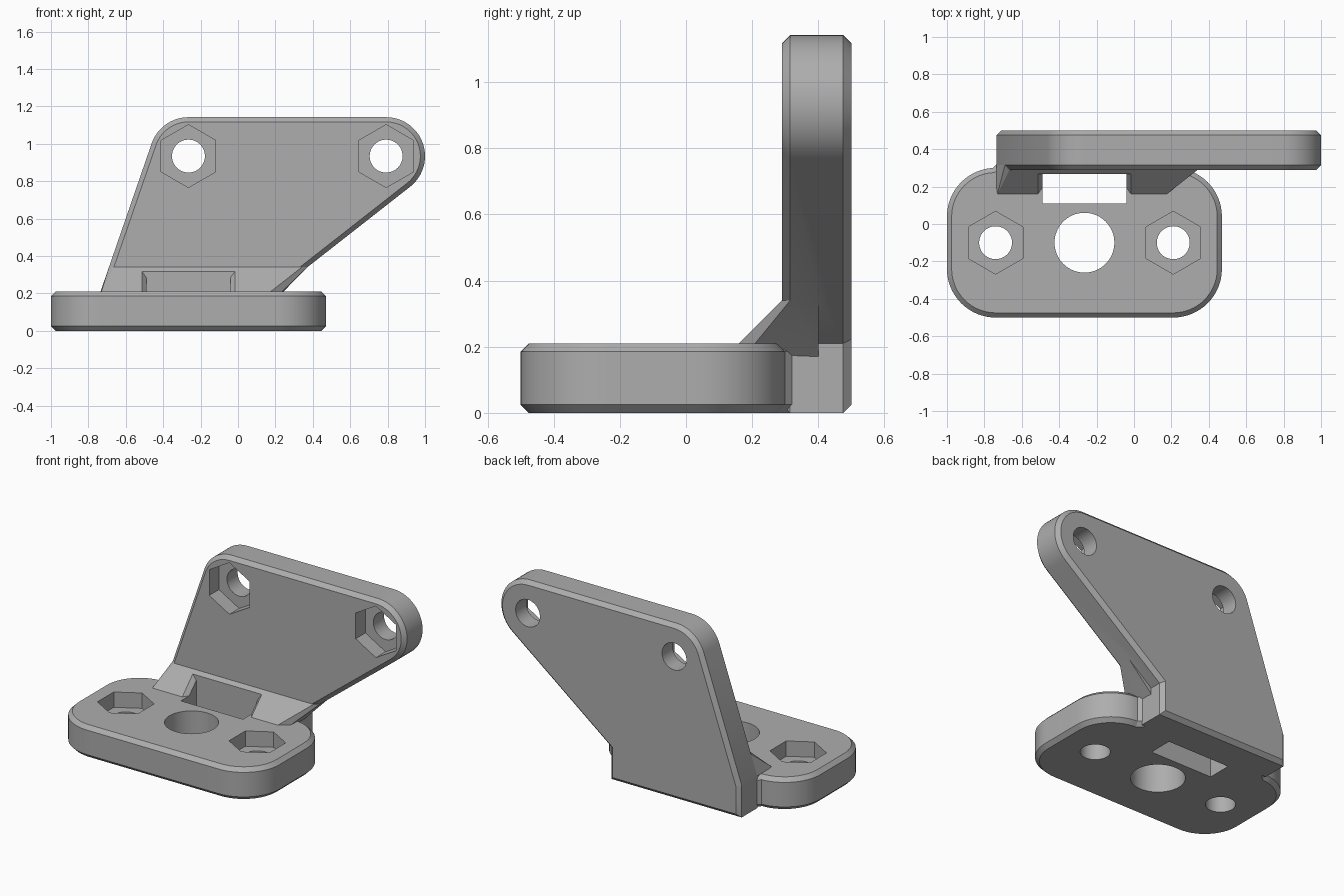
import bpy, bmesh, math
from mathutils import Vector

if "Cube" in bpy.data.objects:
    bpy.data.objects.remove(bpy.data.objects["Cube"])

CH = 0.025  # edge chamfer
metal = bpy.data.materials.new("plain grey")
metal.diffuse_color = (0.42, 0.42, 0.42, 1)
metal.use_nodes = True
metal.node_tree.nodes["Principled BSDF"].inputs["Base Color"].default_value = metal.diffuse_color


def finish(bm, name):
    bmesh.ops.recalc_face_normals(bm, faces=bm.faces)
    me = bpy.data.meshes.new(name)
    bm.to_mesh(me)
    bm.free()
    me.materials.append(metal)
    ob = bpy.data.objects.new(name, me)
    bpy.context.collection.objects.link(ob)
    return ob


def inset(pts, d):
    # move a counter-clockwise outline inwards
    out = []
    for i, p in enumerate(pts):
        a = (p - pts[i - 1]).normalized()
        b = (pts[(i + 1) % len(pts)] - p).normalized()
        n1, n2 = Vector((-a.y, a.x)), Vector((-b.y, b.x))
        out.append(p + (n1 + n2) * d / (1 + n1.dot(n2)))
    return out


def prism(name, pts, lo, hi, axis='Z', ch=0.0):
    pts = [Vector(p) for p in pts]
    levels = [(lo, 0), (hi, 0)]
    if ch:
        levels = [(lo, ch), (lo + ch, 0), (hi - ch, 0), (hi, ch)]
    bm = bmesh.new()
    rings = []
    for h, d in levels:
        ring = inset(pts, d) if d else pts
        rings.append([bm.verts.new((p.x, p.y, h) if axis == 'Z' else (p.x, h, p.y)) for p in ring])
    n = len(pts)
    for r0, r1 in zip(rings, rings[1:]):
        for i in range(n):
            j = (i + 1) % n
            bm.faces.new((r0[i], r0[j], r1[j], r1[i]))
    bm.faces.new(rings[0])
    bm.faces.new(rings[-1])
    return finish(bm, name)


def hull(name, pts):
    bm = bmesh.new()
    bmesh.ops.convex_hull(bm, input=[bm.verts.new(p) for p in pts])
    bmesh.ops.dissolve_limit(bm, angle_limit=0.01, verts=bm.verts, edges=bm.edges)
    return finish(bm, name)


def arc(c, r, a0, a1, n=16):
    return [(c[0] + r * math.cos(a0 + (a1 - a0) * i / n),
             c[1] + r * math.sin(a0 + (a1 - a0) * i / n)) for i in range(n + 1)]


def ngon(c, r, n, start=math.pi / 2):
    return arc(c, r, start, start + 2 * math.pi, n)[:-1]


def combine(target, other, op):
    m = target.modifiers.new(op, 'BOOLEAN')
    m.operation, m.object, m.solver = op, other, 'EXACT'
    bpy.context.view_layer.objects.active = target
    bpy.ops.object.modifier_apply(modifier=m.name)
    bpy.data.objects.remove(other)


H, L, R, MID = 0.21, -0.735, 0.205, -0.265
Q = math.pi / 2

# base plate with rounded corners
cr = 0.26
outline = []
for k, c in enumerate([(0.21, 0.04), (-0.74, 0.04), (-0.74, -0.24), (0.21, -0.24)]):
    outline += arc(c, cr, k * Q, (k + 1) * Q)
bracket = prism("bracket", outline, 0, H, 'Z', CH)

# upright plate: foot block, then tangents to two rounded top corners
r = 0.208
cl, c2 = Vector((MID, 0.934)), Vector((0.792, 0.934))
d1, d2 = cl - Vector((L, H)), c2 - Vector((R, H))
t1 = math.atan2(d1.y, d1.x) + math.asin(r / d1.length)
t2 = math.atan2(d2.y, d2.x) - math.asin(r / d2.length)
outline = [(L, 0), (R, 0), (R, H)] + arc(c2, r, t2 - Q, Q, 24) + arc(cl, r, Q, t1 + Q) + [(L, H)]
upright = prism("upright", outline, 0.29, 0.5, 'Y', CH)

# foot joining base and upright, with small corner fillets
foot = prism("foot", [(L, 0.2), (R, 0.2), (R + 0.04, 0.28), (R, 0.32), (R, 0.475),
                      (L, 0.475), (L, 0.32), (L - 0.04, 0.28)], 0, H, 'Z', CH)

# sloped gusset at the foot of the upright
zt = 0.34
lx, rx = L + (zt - H) / math.tan(t1), R + (zt - H) / math.tan(t2)
gusset = hull("gusset", [
    (L + 0.005, 0.16, H), (R - 0.03, 0.16, H), (lx + 0.025, 0.29, zt), (rx - 0.03, 0.29, zt),
    (L, 0.195, H), (R, 0.195, H), (lx, 0.315, zt), (rx, 0.315, zt),
    (L, 0.4, H), (R, 0.4, H), (lx, 0.4, zt), (rx, 0.4, zt),
    (L + 0.02, 0.16, 0.15), (R - 0.03, 0.16, 0.15), (L + 0.02, 0.4, 0.15), (R - 0.02, 0.4, 0.15)])
for part in (upright, foot, gusset):
    combine(bracket, part, 'UNION')

# bolt holes with hexagonal nut pockets
cutters = []
for x in (-0.74, 0.21):
    cutters.append(prism("base_bolt", ngon((x, -0.1), 0.088, 48), -0.1, 0.4))
    cutters.append(prism("base_nut", ngon((x, -0.1), 0.168, 6), H - 0.1, 0.4))
for c in (cl, c2):
    cutters.append(prism("upright_bolt", ngon(c, 0.088, 48), 0.1, 0.7, 'Y'))
    cutters.append(prism("upright_nut", ngon(c, 0.168, 6), 0.1, 0.39, 'Y'))

# centre hole, strap slot and the slot's chamfered mouth in the gusset
cutters.append(prism("centre_hole", ngon((MID, -0.1), 0.16, 64), -0.1, 0.4))
s = 0.224
cutters.append(prism("slot", [(MID - s, 0.11), (MID + s, 0.11), (MID + s, 0.268), (MID - s, 0.268)], -0.1, 0.6))
mouth = []
for k in (-1, 1):
    mouth += [(MID + k * 0.25, 0.159, H), (MID + k * 0.25, 0.268, 0.319),
              (MID + k * s, 0.195, H), (MID + k * s, 0.268, 0.283)]
cutters.append(hull("slot_mouth", mouth))
for c in cutters:
    combine(bracket, c, 'DIFFERENCE')

bpy.ops.object.select_all(action='DESELECT')
bracket.select_set(True)
bpy.context.view_layer.objects.active = bracket
bpy.ops.object.shade_smooth_by_angle(angle=math.radians(25))
